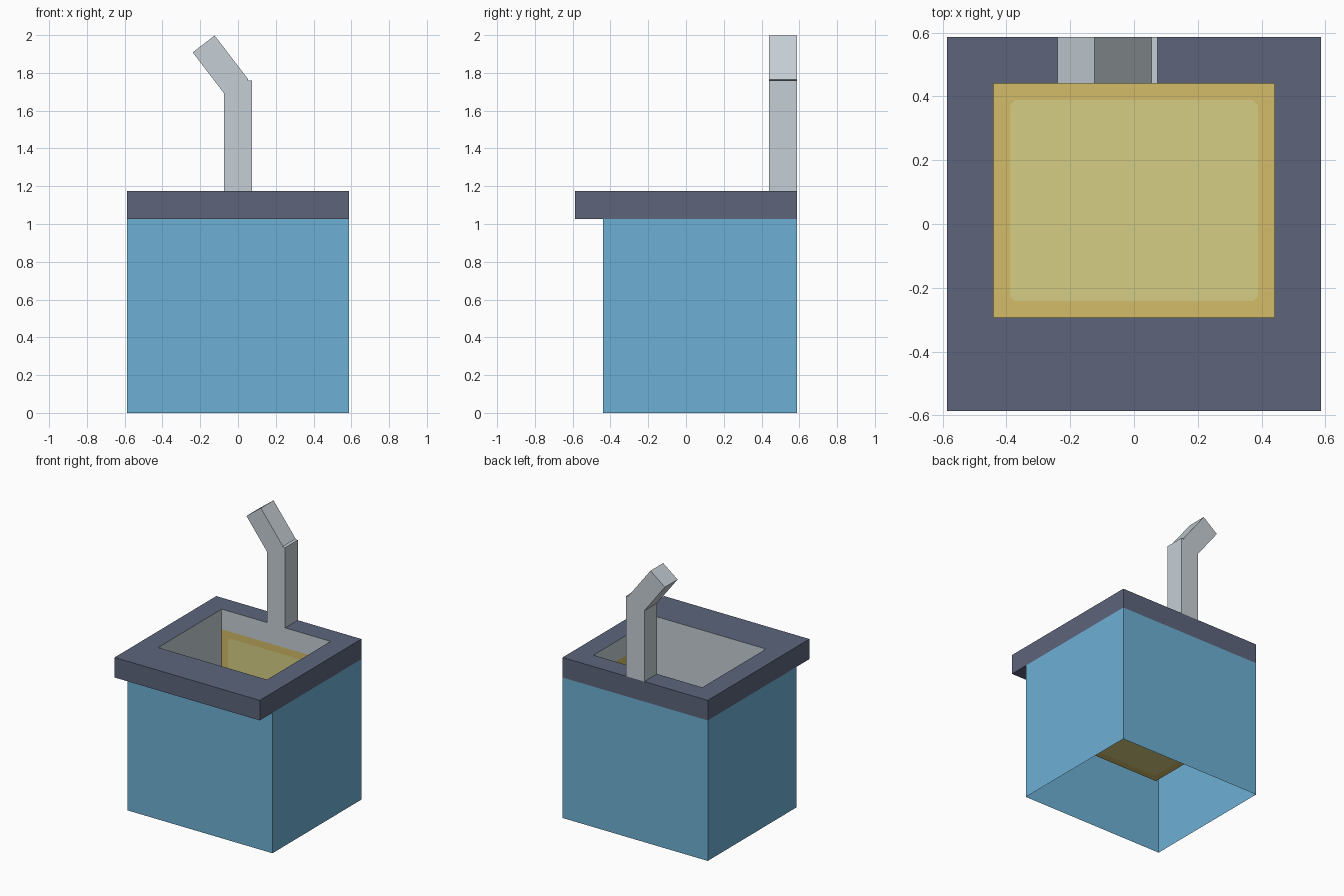
import bpy, bmesh, math
from mathutils import Matrix, Vector

if "Cube" in bpy.data.objects:
    bpy.data.objects.remove(bpy.data.objects["Cube"], do_unlink=True)

U = 2 / 13.63            # layout module
HALF = 4 * U             # half width of the worktop
FRONT = -3 * U           # cabinet front
TOP = 7 * U              # cabinet height
BASIN = (-3 * U, 3 * U, -2 * U, 3 * U)


def material(name, r, g, b):
    lin = [((c / 255 + 0.055) / 1.055) ** 2.4 for c in (r, g, b)] + [1]
    m = bpy.data.materials.new(name)
    m.use_nodes = True
    m.diffuse_color = lin
    m.node_tree.nodes["Principled BSDF"].inputs["Base Color"].default_value = lin
    return m


blue = material("cabinet blue", 109, 176, 212)
slate = material("worktop slate", 93, 101, 123)
steel = material("steel grey", 198, 207, 213)
gold = material("basin gold", 211, 188, 104)
straw = material("basin straw", 213, 206, 132)


def finish(name, bm, *mats):
    bm.normal_update()
    me = bpy.data.meshes.new(name)
    bm.to_mesh(me)
    bm.free()
    for m in mats:
        me.materials.append(m)
    ob = bpy.data.objects.new(name, me)
    bpy.context.collection.objects.link(ob)
    return ob


def box(x0, x1, y0, y1, z0, z1):
    bm = bmesh.new()
    size = Vector((x1 - x0, y1 - y0, z1 - z0))
    mid = Vector((x0 + x1, y0 + y1, z0 + z1)) / 2
    bmesh.ops.create_cube(bm, matrix=Matrix.Translation(mid) @ Matrix.Diagonal(size).to_4x4())
    bm.normal_update()
    return bm


def drop_faces(bm, test):
    bmesh.ops.delete(bm, geom=[f for f in bm.faces if test(f.normal)], context="FACES")


# Cabinet: four walls, open below and above
bm = box(-HALF, HALF, FRONT, HALF, 0, TOP)
drop_faces(bm, lambda n: abs(n.z) > 0.5)
finish("cabinet", bm, blue)

# Worktop: square ring with a steel-lined opening
bm = bmesh.new()


def ring(x0, x1, y0, y1, z):
    return [bm.verts.new((x, y, z)) for x, y in ((x0, y0), (x1, y0), (x1, y1), (x0, y1))]


outer = (-HALF, HALF, -HALF, HALF)
loops = [ring(*outer, TOP), ring(*outer, TOP + U), ring(*BASIN, TOP + U), ring(*BASIN, TOP)]
for k in range(4):
    a, b = loops[k], loops[(k + 1) % 4]
    for i in range(4):
        j = (i + 1) % 4
        face = bm.faces.new((a[i], a[j], b[j], b[i]))
        face.material_index = int(k == 2)
finish("worktop", bm, slate, steel)

# Basin: open box, gold floor, back and left walls with straw panels
bm = box(*BASIN, 3 * U, TOP)
drop_faces(bm, lambda n: n.z > 0.5)
bmesh.ops.reverse_faces(bm, faces=bm.faces[:])
bm.normal_update()
panels = [f for f in bm.faces if f.normal.z > 0.5 or f.normal.y < -0.5 or f.normal.x < -0.5]
for f in panels:
    f.material_index = 1
bmesh.ops.inset_individual(bm, faces=panels, thickness=U / 2)
for f in panels:
    f.material_index = 2
corners = list({v for f in panels for v in f.verts})
bmesh.ops.bevel(bm, geom=corners, offset=0.015, segments=1, affect="VERTICES", material=1)
finish("basin", bm, steel, gold, straw)

# Tap: upright column and tilted spout
finish("tap_column", box(-U / 2, U / 2, 3 * U, HALF, TOP + U, TOP + 5 * U), steel)
bm = box(-U, 0, 3 * U, HALF, 0, 2 * U)
bmesh.ops.transform(bm, verts=bm.verts[:], matrix=Matrix.Translation((0.055, 0, 1.765))
                    @ Matrix.Rotation(math.radians(-37.5), 4, "Y"))
finish("tap_spout", bm, steel)
